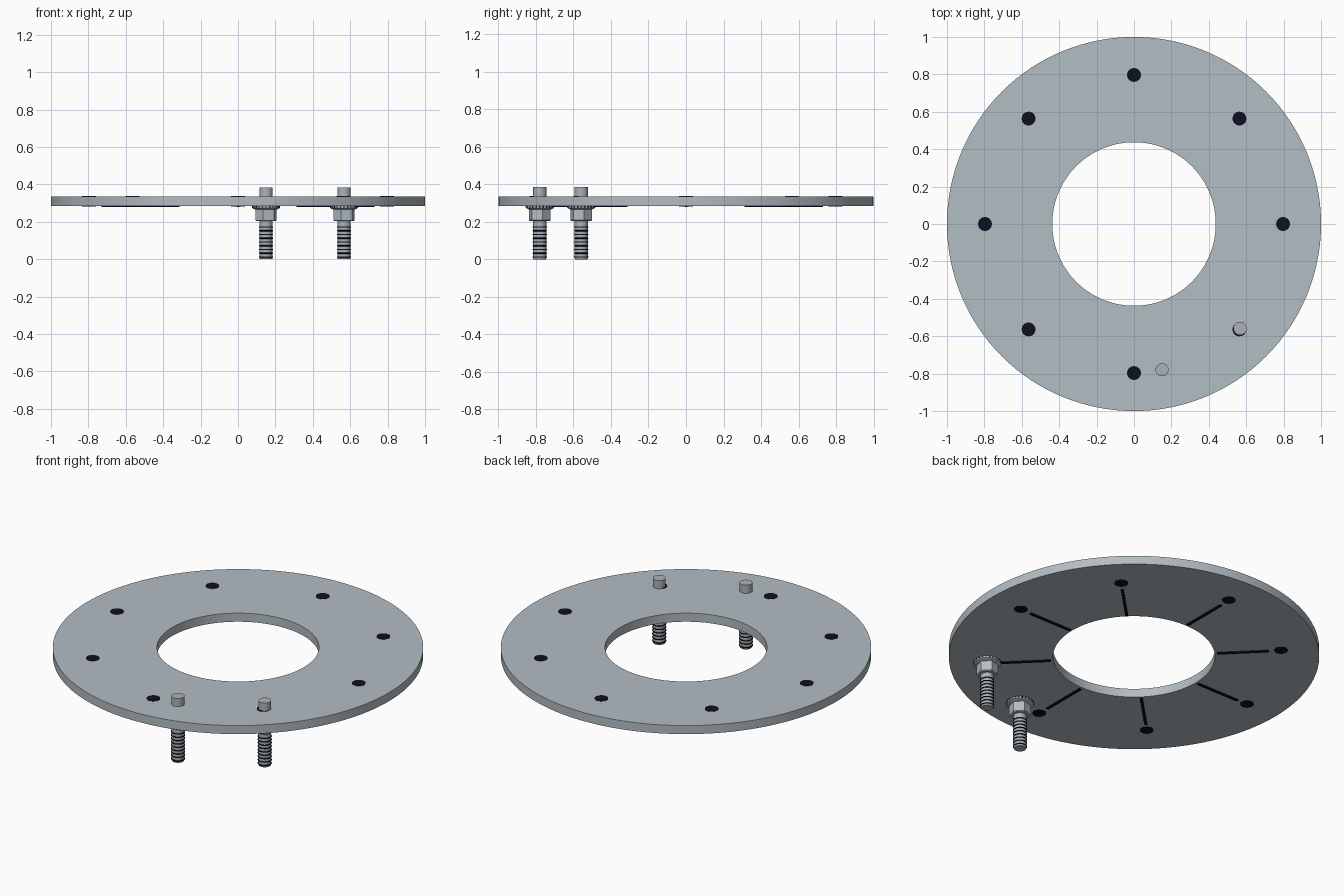
import bpy, bmesh, math
from mathutils import Matrix

if "Cube" in bpy.data.objects:
    bpy.data.objects.remove(bpy.data.objects["Cube"])


def material(name, rgb):
    m = bpy.data.materials.new(name)
    m.diffuse_color = (*rgb, 1)
    m.use_nodes = True
    m.node_tree.nodes["Principled BSDF"].inputs["Base Color"].default_value = m.diffuse_color
    return m


STEEL = material("pale steel", (0.45, 0.51, 0.55))
GREY = material("stud grey", (0.41, 0.45, 0.47))
DARK = material("near black", (0.004, 0.005, 0.015))

PLATE_BOTTOM, PLATE_TOP = 0.284, 0.335
BOLT_CIRCLE = 0.797
STUDS = [(0.15, -0.779), (0.567, -0.558)]


def finish(name, bm, mat, smooth=True):
    bmesh.ops.recalc_face_normals(bm, faces=bm.faces)
    mesh = bpy.data.meshes.new(name)
    bm.to_mesh(mesh)
    bm.free()
    ob = bpy.data.objects.new(name, mesh)
    bpy.context.collection.objects.link(ob)
    mesh.materials.append(mat)
    if smooth:
        bpy.ops.object.select_all(action='DESELECT')
        ob.select_set(True)
        bpy.context.view_layer.objects.active = ob
        bpy.ops.object.shade_smooth_by_angle(angle=math.radians(30))
    return ob


def lathe(name, profile, mat, sides, centre=(0, 0), turn=0, closed=False, smooth=True):
    """Spin (radius, z) points about a vertical axis."""
    bm = bmesh.new()
    rings = []
    for i in range(sides):
        a = turn + math.tau * i / sides
        rings.append([bm.verts.new((centre[0] + r * math.cos(a),
                                    centre[1] + r * math.sin(a), z)) for r, z in profile])
    n = len(profile)
    for i in range(sides):
        p, q = rings[i], rings[(i + 1) % sides]
        for j in range(n if closed else n - 1):
            k = (j + 1) % n
            bm.faces.new((p[j], q[j], q[k], p[k]))
    if not closed:
        bm.faces.new([r[0] for r in rings])
        bm.faces.new([r[-1] for r in rings])
    return finish(name, bm, mat, smooth)


def box(bm, size, matrix):
    bmesh.ops.create_cube(bm, size=1, matrix=matrix @ Matrix.Diagonal((*size, 1)))


# Flat ring plate
lathe("ring_plate", [(0.437, PLATE_BOTTOM), (1, PLATE_BOTTOM), (1, PLATE_TOP), (0.437, PLATE_TOP)],
      STEEL, 128, closed=True)

# Bolt holes and radial lines under the plate
for i in range(8):
    a = math.tau * i / 8
    c = (BOLT_CIRCLE * math.cos(a), BOLT_CIRCLE * math.sin(a))
    lathe("bolt_hole", [(0.037, PLATE_BOTTOM - 0.002), (0.037, PLATE_TOP + 0.002)], DARK, 32, c)
    bm = bmesh.new()
    box(bm, (0.28, 0.016, 0.009), Matrix.Rotation(a, 4, 'Z') @ Matrix.Translation((0.59, 0, 0.2825)))
    finish("radial_groove", bm, DARK, False)

for x, y in STUDS:
    # Threaded stud
    lathe("stud", [(0.031, 0.003), (0.035, 0.008), (0.035, 0.384)], GREY, 32, (x, y))
    # Thread rings
    for k in range(9):
        z = 0.012 + 0.02 * k
        lathe("thread_ring", [(0.033, z - 0.004), (0.038, z - 0.002),
                              (0.038, z + 0.002), (0.033, z + 0.004)],
              DARK, 32, (x, y), closed=True)
    lathe("stud_foot", [(0.033, 0), (0.035, 0.006)], GREY, 32, (x, y))
    # Hexagonal flange nut
    lathe("nut", [(0.054, 0.203), (0.059, 0.208), (0.059, 0.28)], STEEL, 6, (x, y),
          turn=math.radians(15), smooth=False)
    lathe("nut_flange", [(0.058, 0.265), (0.074, 0.273), (0.074, 0.284)], STEEL, 48, (x, y))
    # Serrations on the flange rim
    bm = bmesh.new()
    for k in range(24):
        box(bm, (0.006, 0.007, 0.006), Matrix.Translation((x, y, 0.28))
            @ Matrix.Rotation(math.tau * k / 24, 4, 'Z') @ Matrix.Translation((0.0725, 0, 0)))
    finish("flange_serrations", bm, DARK, False)
